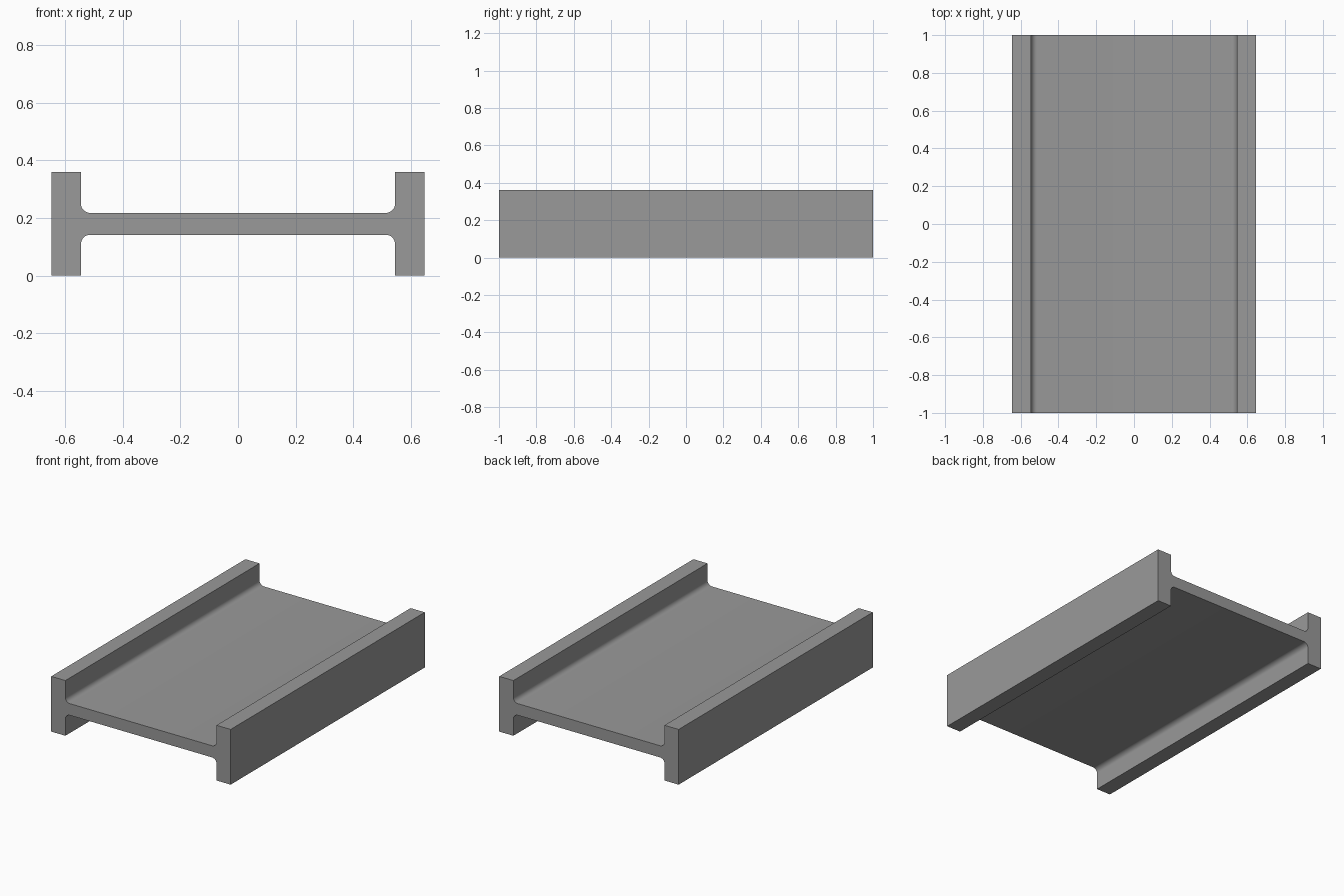
import bpy
import bmesh
from math import sin, cos, pi
from mathutils import Vector

cube = bpy.data.objects.get("Cube")
if cube:
    bpy.data.objects.remove(cube, do_unlink=True)

HALF_WIDTH, HALF_HEIGHT, HALF_LENGTH = 0.647, 0.18, 1.0
FLANGE_INNER = 0.545
WEB_HALF = 0.038
FILLET = 0.032
STEPS = 8

# Steel material
steel = bpy.data.materials.new("steel_grey")
steel.use_nodes = True
colour = (0.32, 0.32, 0.32, 1)
steel.diffuse_color = colour
steel.node_tree.nodes["Principled BSDF"].inputs["Base Color"].default_value = colour

# Quarter of the cross-section: web, fillet, then flange tip
quarter = []
for i in range(STEPS + 1):
    a = -pi / 2 + i / STEPS * pi / 2
    quarter.append((FLANGE_INNER - FILLET + FILLET * cos(a),
                    WEB_HALF + FILLET + FILLET * sin(a)))
quarter += [(FLANGE_INNER, HALF_HEIGHT), (HALF_WIDTH, HALF_HEIGHT)]

# Mirror it into the full H outline
half = quarter + [(x, -z) for x, z in reversed(quarter)]
outline = half + [(-x, z) for x, z in reversed(half)]

# Extrude the outline along the beam's length
bm = bmesh.new()
verts = [bm.verts.new((x, -HALF_LENGTH, z + HALF_HEIGHT)) for x, z in outline]
cap = bm.faces.new(verts)
result = bmesh.ops.extrude_face_region(bm, geom=[cap], use_keep_orig=True)
moved = [v for v in result["geom"] if isinstance(v, bmesh.types.BMVert)]
bmesh.ops.translate(bm, verts=moved, vec=Vector((0, 2 * HALF_LENGTH, 0)))
bmesh.ops.recalc_face_normals(bm, faces=bm.faces)

mesh = bpy.data.meshes.new("beam")
bm.to_mesh(mesh)
bm.free()
mesh.materials.append(steel)
beam = bpy.data.objects.new("beam", mesh)
bpy.context.collection.objects.link(beam)

# Smooth fillets, sharp corners
bpy.ops.object.select_all(action="DESELECT")
beam.select_set(True)
bpy.context.view_layer.objects.active = beam
bpy.ops.object.shade_smooth_by_angle(angle=pi / 6)
